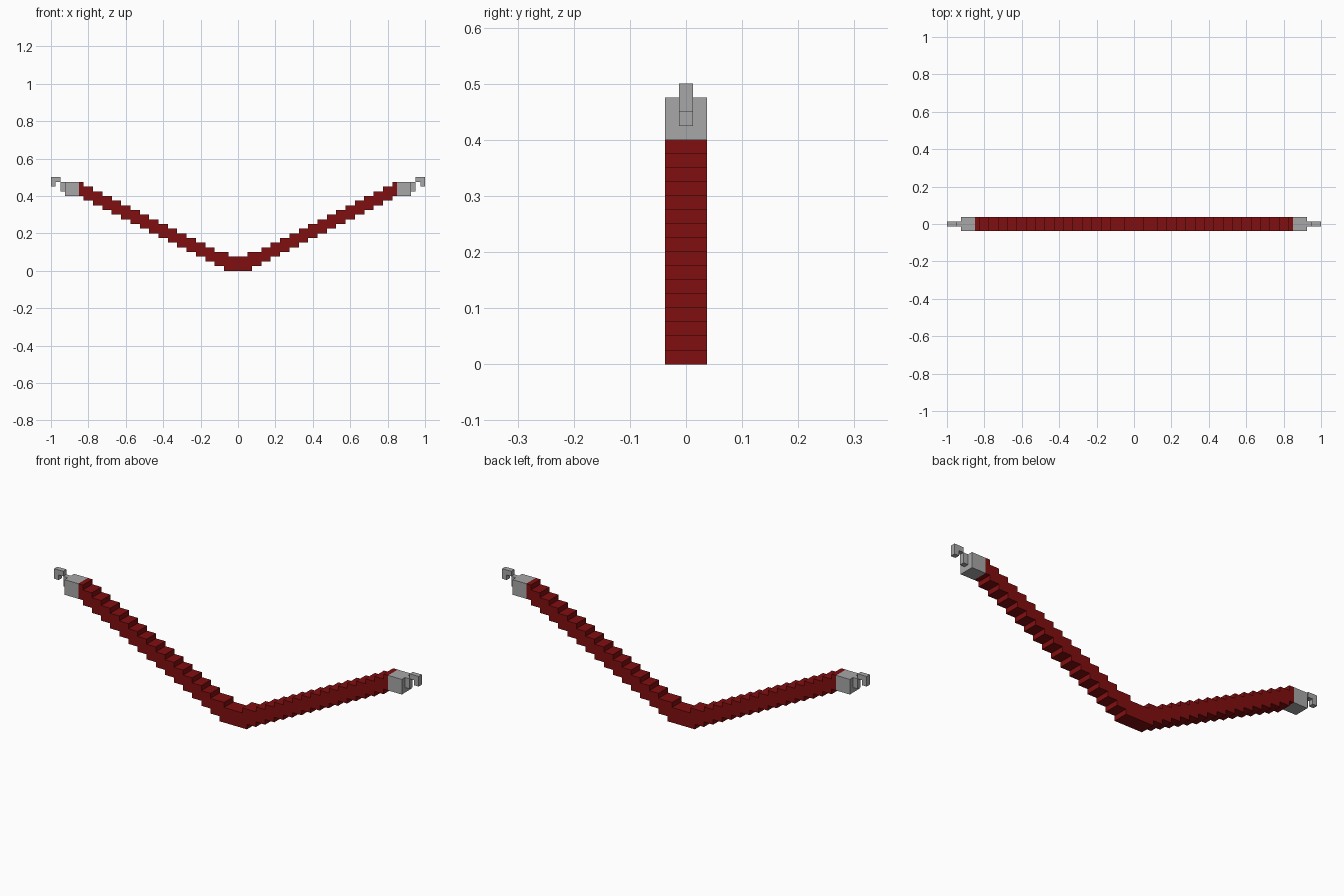
import bpy, bmesh

if "Cube" in bpy.data.objects:
    bpy.data.objects.remove(bpy.data.objects["Cube"], do_unlink=True)

U = 0.025  # one block unit


def material(name, rgb):
    m = bpy.data.materials.new(name)
    m.use_nodes = True
    m.diffuse_color = (*rgb, 1)
    m.node_tree.nodes["Principled BSDF"].inputs["Base Color"].default_value = (*rgb, 1)
    return m


RED = material("dark red", (0.22, 0.0045, 0.005))
GREY = material("grey metal", (0.39, 0.39, 0.39))


def slab(name, outline, half_width, mat):
    """Extrude an x-z outline, given in block units, evenly about y = 0."""
    bm = bmesh.new()
    face = bm.faces.new([bm.verts.new((x * U, -half_width * U, z * U)) for x, z in outline])
    side = bmesh.ops.extrude_face_region(bm, geom=[face])["geom"]
    bmesh.ops.translate(bm, vec=(0, 2 * half_width * U, 0),
                        verts=[v for v in side if isinstance(v, bmesh.types.BMVert)])
    bmesh.ops.recalc_face_normals(bm, faces=bm.faces)
    mesh = bpy.data.meshes.new(name)
    bm.to_mesh(mesh)
    bm.free()
    mesh.materials.append(mat)
    obj = bpy.data.objects.new(name, mesh)
    bpy.context.collection.objects.link(obj)
    return obj


def rect(x0, x1, z0, z1):
    return [(x0, z0), (x1, z0), (x1, z1), (x0, z1)]


# Sagging rope: stepped underside outwards, stepped top back to the middle
STEPS = 16
lower, upper = [], []
for k in range(1, STEPS + 1):
    x = 2 * k + 1
    lower += [(x, k - 1), (x, k)]
    x_top = 2 if k == 1 else x
    upper += [(x_top, k + 2), (x_top, k + 3)]
half = lower + [(34, STEPS), (34, STEPS + 3)] + upper[::-1]
slab("rope", half + [(-x, z) for x, z in reversed(half)], 1.5, RED)

# End fittings: block, small link and hooked tip on each side
for side, s in (("left", 1), ("right", -1)):
    parts = (
        ("end_block", rect(34, 37, 16, 19), 1.5),
        ("link", rect(37, 38, 17, 19), 0.5),
        ("hook", [(38, 19), (39, 19), (39, 18), (40, 18), (40, 20), (38, 20)], 0.5),
    )
    for name, outline, half_width in parts:
        slab(f"{side}_{name}", [(s * x, z) for x, z in outline], half_width, GREY)
